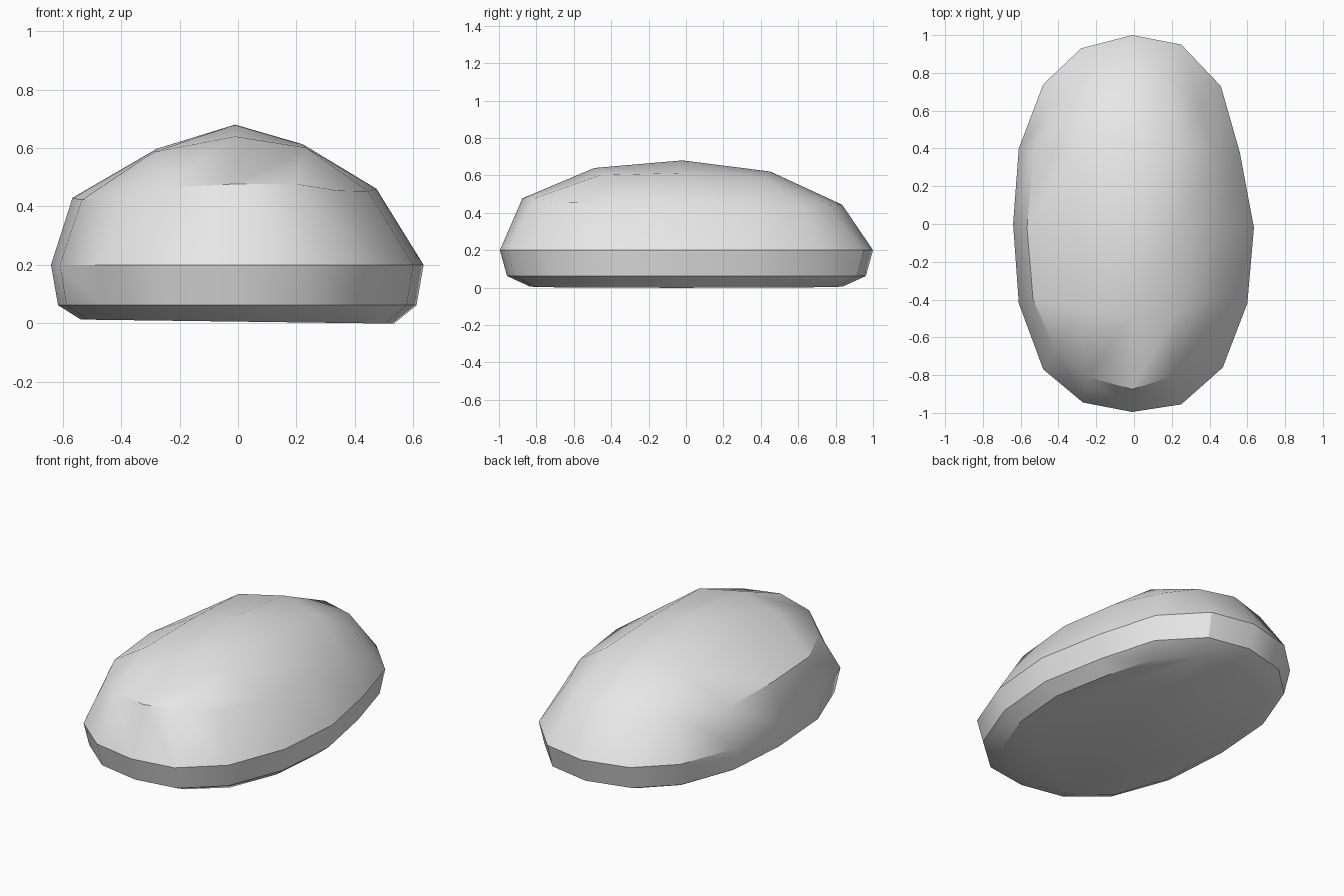
import bpy
import bmesh
import math

default_cube = bpy.data.objects.get("Cube")
if default_cube:
    bpy.data.objects.remove(default_cube, do_unlink=True)

# Single stone colour
stone = bpy.data.materials.new("stone_grey")
stone.use_nodes = True
stone.diffuse_color = (0.8, 0.8, 0.8, 1)
stone.node_tree.nodes["Principled BSDF"].inputs["Base Color"].default_value = stone.diffuse_color

# Widest outline of the stone, counter-clockwise from the front corner at -x
OUTLINE = [(-.48, -.77), (-.27, -.945), (-.01, -.995), (.25, -.955),
           (.47, -.76), (.6, -.42), (.635, -.02), (.56, .38),
           (.46, .73), (.25, .95), (-.01, 1), (-.28, .93),
           (-.48, .74), (-.61, .4), (-.64, 0), (-.61, -.42)]

# One quarter of the domed top, keyed by grid step across and along
DOME = {(0, 0): (0, 0, .68), (1, 0): (.25, 0, .605), (2, 0): (.52, 0, .445),
        (0, 1): (0, .47, .63), (1, 1): (.26, .44, .585), (2, 1): (.49, .38, .43),
        (0, 2): (0, .855, .46), (1, 2): (.22, .79, .455), (2, 2): (.38, .64, .43)}


def dome_point(column, row):
    """Mirror the quarter dome, then lean it slightly for a natural shape."""
    x, y, z = DOME[abs(column), abs(row)]
    x = math.copysign(x, column)
    y = math.copysign(y, row)
    lean = 0.03 * x - 0.02 * y
    return x - 0.01 - 0.07 * abs(x), y - 0.02, z + lean


def bridge(bm, upper, lower):
    """Join two rings of equal length with quads."""
    count = len(upper)
    for i in range(count):
        j = (i + 1) % count
        bm.faces.new((upper[i], lower[i], lower[j], upper[j]))


bm = bmesh.new()

# Domed top grid
steps = range(-2, 3)
grid = {(c, r): bm.verts.new(dome_point(c, r)) for c in steps for r in steps}
for c in steps[:-1]:
    for r in steps[:-1]:
        bm.faces.new((grid[c, r], grid[c + 1, r], grid[c + 1, r + 1], grid[c, r + 1]))

# Rim of the dome, in the same order as the outline
side = steps[:-1]
rim_keys = ([(i, -2) for i in side] + [(2, i) for i in side]
            + [(-i, 2) for i in side] + [(-2, -i) for i in side])
rings = [[grid[key] for key in rim_keys]]

# Widest ring, lower side ring and chamfered base ring
for scale, height, tilt in ((1, .2, 0), (.962, .062, 0), (.84, .006, .011)):
    rings.append([bm.verts.new((x * scale, y * scale, height - tilt * x))
                  for x, y in OUTLINE])
for upper, lower in zip(rings, rings[1:]):
    bridge(bm, upper, lower)

# Flat underside
bm.faces.new(rings[-1])
bmesh.ops.recalc_face_normals(bm, faces=bm.faces)

mesh = bpy.data.meshes.new("stone")
bm.to_mesh(mesh)
bm.free()
mesh.materials.append(stone)
rock = bpy.data.objects.new("stone", mesh)
bpy.context.collection.objects.link(rock)

# Smooth dome with crisp lower edges
bpy.ops.object.select_all(action="DESELECT")
rock.select_set(True)
bpy.context.view_layer.objects.active = rock
bpy.ops.object.shade_smooth_by_angle(angle=math.radians(32))
